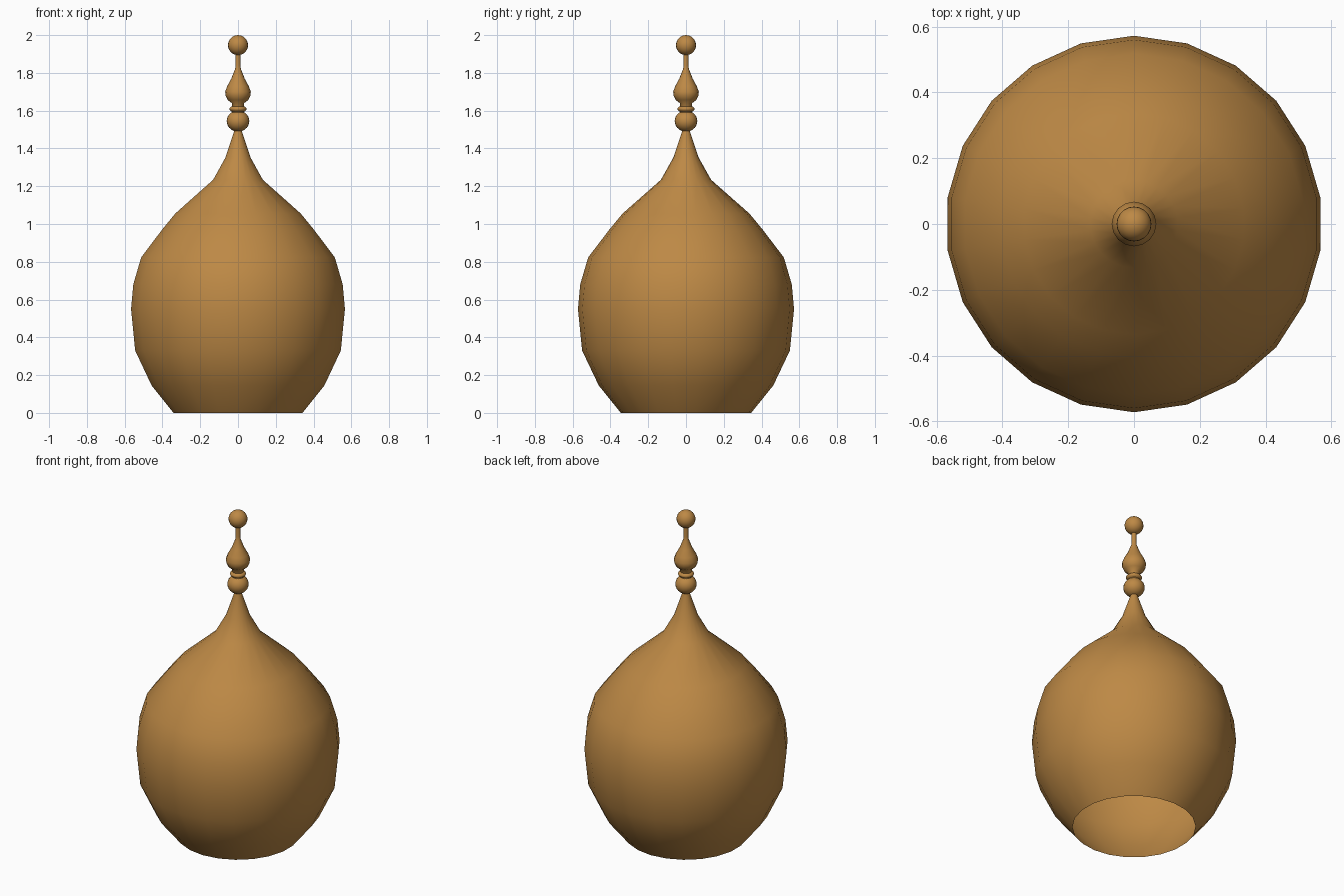
import bpy, bmesh, math

if "Cube" in bpy.data.objects:
    bpy.data.objects.remove(bpy.data.objects["Cube"])

mat = bpy.data.materials.new("bronze")
mat.diffuse_color = (0.51, 0.25, 0.06, 1)
mat.use_nodes = True
mat.node_tree.nodes["Principled BSDF"].inputs["Base Color"].default_value = mat.diffuse_color


def finish(name, bm):
    bmesh.ops.recalc_face_normals(bm, faces=bm.faces)
    me = bpy.data.meshes.new(name)
    bm.to_mesh(me)
    bm.free()
    me.materials.append(mat)
    for p in me.polygons:
        p.use_smooth = True
    ob = bpy.data.objects.new(name, me)
    bpy.context.collection.objects.link(ob)
    return ob


def lathe(name, profile, sides):
    """Revolve (radius, z) points about z, first vertex on +y, ends left open."""
    bm = bmesh.new()
    rings = []
    for r, z in profile:
        angles = [math.pi / 2 + math.tau * i / sides for i in range(sides)]
        rings.append([bm.verts.new((r * math.cos(a), r * math.sin(a), z)) for a in angles])
    for lo, hi in zip(rings, rings[1:]):
        for i in range(sides):
            j = (i + 1) % sides
            bm.faces.new((lo[i], lo[j], hi[j], hi[i]))
    return finish(name, bm)


def ball(name, z, radius, height):
    bm = bmesh.new()
    bmesh.ops.create_uvsphere(bm, u_segments=20, v_segments=14, radius=1)
    bmesh.ops.scale(bm, vec=(radius, radius, height), verts=bm.verts)
    bmesh.ops.translate(bm, vec=(0, 0, z), verts=bm.verts)
    return finish(name, bm)


# Onion dome shell, open underneath
lathe("dome", [(0.345, 0), (0.462, 0.145), (0.55, 0.33), (0.572, 0.55),
               (0.56, 0.68), (0.518, 0.823), (0.406, 0.97), (0.336, 1.055),
               (0.133, 1.234), (0.067, 1.352), (0.021, 1.49), (0.018, 1.51)], 22)

# Finial: lower ball, ring, vase with rod, top ball
ball("lower_ball", 1.545, 0.06, 0.056)
ball("ring", 1.609, 0.045, 0.021)
lathe("vase", [(0.033, 1.585), (0.033, 1.64), (0.055, 1.657), (0.066, 1.68),
               (0.068, 1.70), (0.057, 1.73), (0.036, 1.768), (0.015, 1.822),
               (0.013, 1.84), (0.013, 1.91)], 16)
ball("top_ball", 1.947, 0.053, 0.053)
